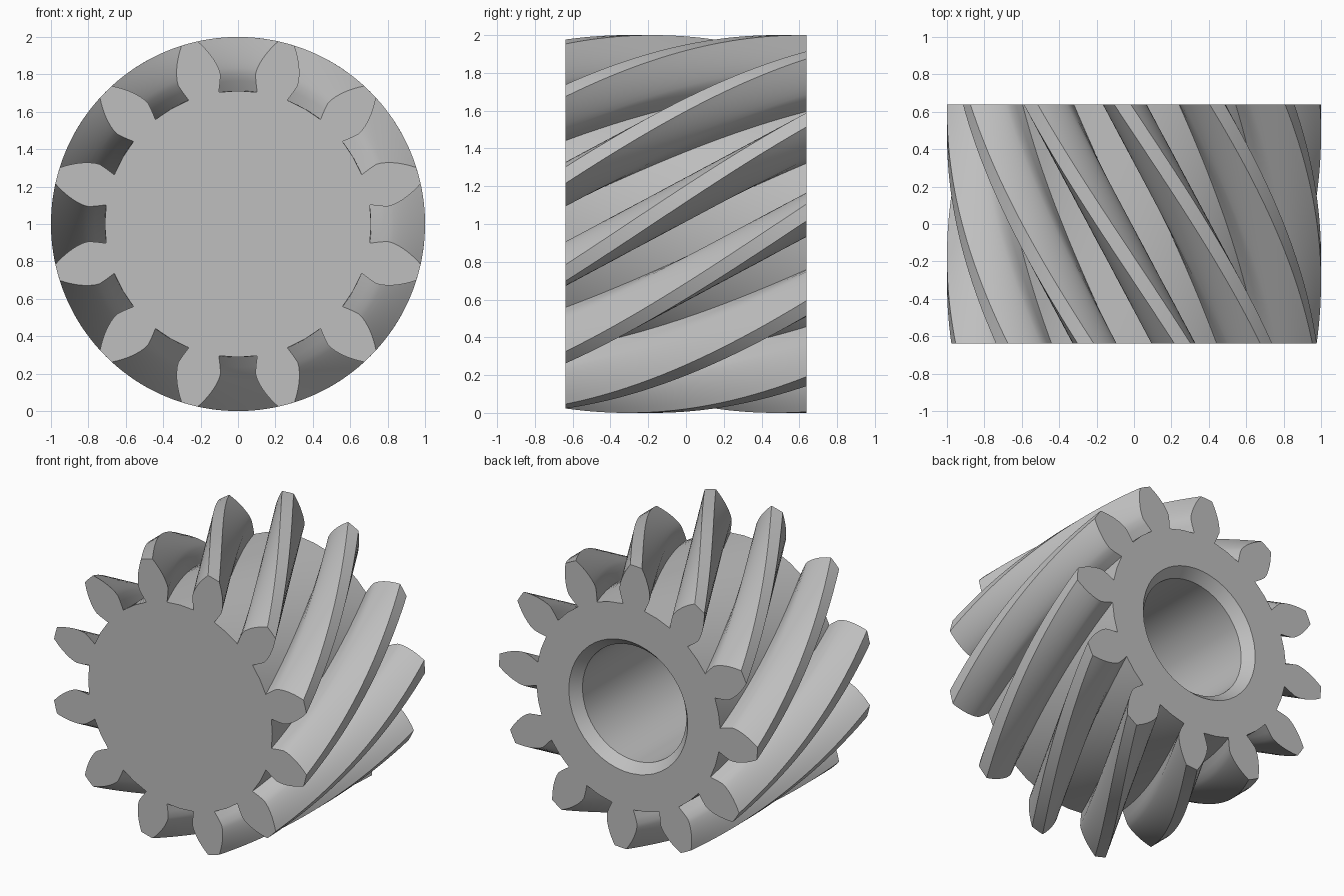
import bpy, bmesh
from math import sin, cos, tan, acos, radians, pi

old = bpy.data.objects.get("Cube")
if old:
    bpy.data.objects.remove(old, do_unlink=True)

TEETH = 12
HALF_WIDTH = 0.638
TWIST = radians(48.5)
ROOT_R, BASE_R, TIP_R = 0.712, 0.806, 1.0
STEPS = 28
BORE_R, CHAMFER, BORE_DEPTH = 0.402, 0.058, 1.15

metal = bpy.data.materials.new("machined_grey")
metal.use_nodes = True
grey = (0.52, 0.52, 0.52, 1)
metal.diffuse_color = grey
metal.node_tree.nodes["Principled BSDF"].inputs["Base Color"].default_value = grey


def involute_half_angle(r):
    a = acos(min(1, BASE_R / r))
    return radians(8.35) - (tan(a) - a)


# Half-tooth flank: undercut foot, then an involute up to the tip
flank = [(ROOT_R, radians(6.7)), (0.765, radians(7.8))]
for i in range(8):
    r = BASE_R + (TIP_R - BASE_R) * i / 7
    flank.append((r, involute_half_angle(r)))

# One tooth pitch: right flank, tip, left flank, middle of the root
pitch = [(r, -a) for r, a in flank] + [(TIP_R, 0)]
pitch += [(r, a) for r, a in reversed(flank)] + [(ROOT_R, pi / TEETH)]
N = len(pitch)
TOTAL = N * TEETH
START = pi / TEETH

bm = bmesh.new()


def vert(r, angle, y):
    return bm.verts.new((r * cos(angle), y, r * sin(angle)))


def bridge(a, b):
    for i in range(len(a)):
        j = (i + 1) % len(a)
        bm.faces.new((a[i], a[j], b[j], b[i]))


# Twisted sweep of the toothed outline along the axis
rings = []
for s in range(STEPS + 1):
    t = s / STEPS
    y = HALF_WIDTH * (2 * t - 1)
    rings.append([vert(r, START + TWIST * t + k * 2 * pi / TEETH + a, y)
                  for k in range(TEETH) for r, a in pitch])
for a, b in zip(rings, rings[1:]):
    bridge(a, b)


def tooth_ends(ring, phase, y):
    """Close the tooth ends and return the ring of root points with their angles."""
    root, angles = [], []
    for k in range(TEETH):
        tooth = ring[k * N:k * N + N - 1]
        centre = phase + k * 2 * pi / TEETH
        mid = vert(ROOT_R, centre, y)
        bm.faces.new(tooth + [mid])
        root += [tooth[0], mid, tooth[-1], ring[k * N + N - 1]]
        angles += [centre - flank[0][1], centre, centre + flank[0][1], centre + pi / TEETH]
    return root, angles


# Solid front face
front, _ = tooth_ends(rings[0], START, -HALF_WIDTH)
bm.faces.new(front)

# Back face with a chamfered blind bore
loop, angles = tooth_ends(rings[-1], START + TWIST, HALF_WIDTH)
for r, depth in ((BORE_R + CHAMFER, 0), (BORE_R, CHAMFER + 0.01), (BORE_R, BORE_DEPTH)):
    inner = [vert(r, a, HALF_WIDTH - depth) for a in angles]
    bridge(loop, inner)
    loop = inner
bm.faces.new(loop)

bmesh.ops.recalc_face_normals(bm, faces=bm.faces[:])
mesh = bpy.data.meshes.new("helical_gear")
bm.to_mesh(mesh)
bm.free()
mesh.materials.append(metal)

gear = bpy.data.objects.new("helical_gear", mesh)
gear.location.z = TIP_R
bpy.context.collection.objects.link(gear)
bpy.ops.object.select_all(action='DESELECT')
gear.select_set(True)
bpy.context.view_layer.objects.active = gear
bpy.ops.object.shade_smooth_by_angle(angle=radians(32))
